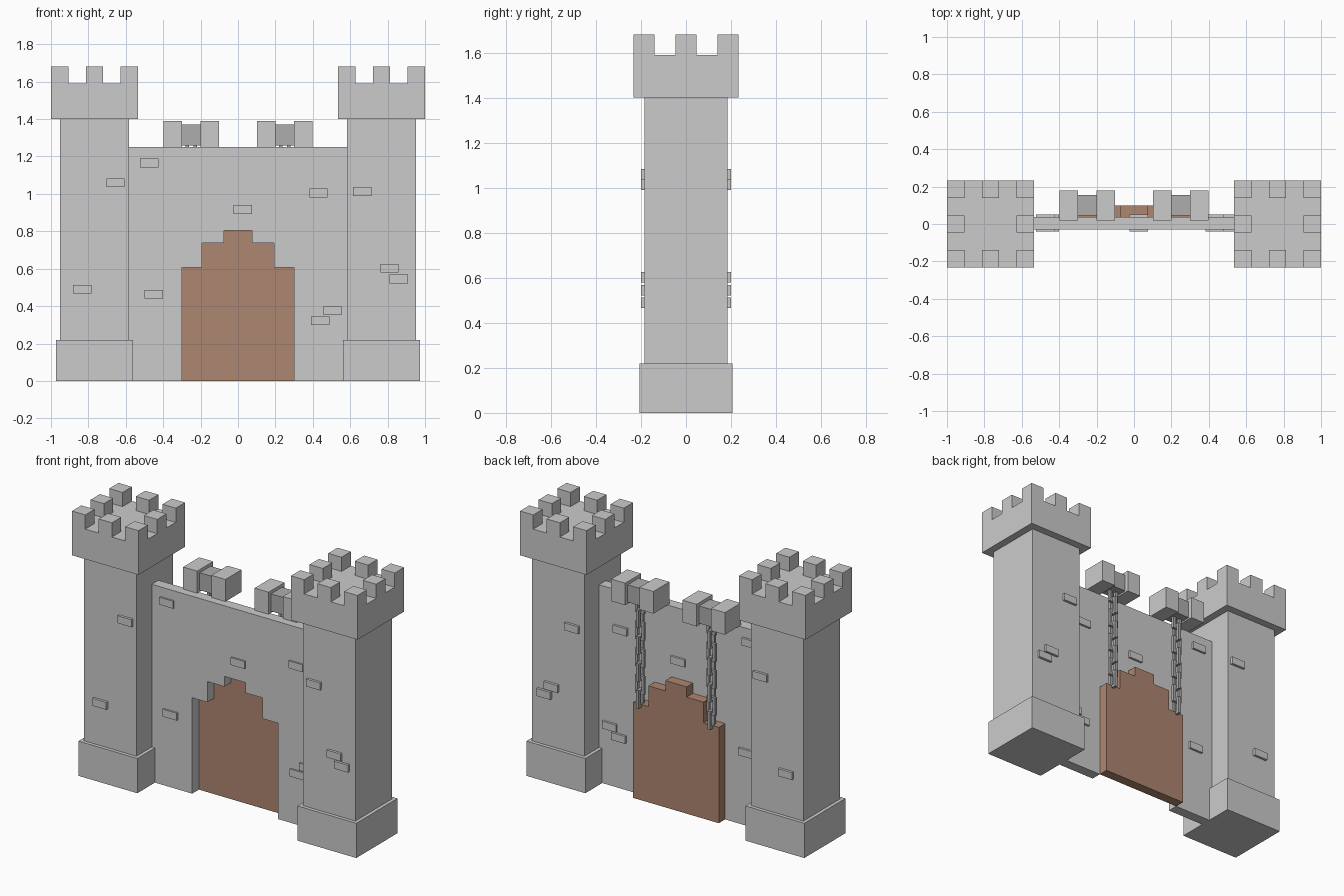
import bpy, bmesh

if "Cube" in bpy.data.objects:
    bpy.data.objects.remove(bpy.data.objects["Cube"])


def material(name, rgb):
    m = bpy.data.materials.new(name)
    m.diffuse_color = (*rgb, 1)
    m.use_nodes = True
    m.node_tree.nodes["Principled BSDF"].inputs["Base Color"].default_value = m.diffuse_color
    return m


brown = material("door_wood", (0.42, 0.24, 0.16))
dark = material("dark_iron", (0.42, 0.42, 0.42))
brick_grey = material("brick_grey", (0.68, 0.68, 0.68))


def finish(name, bm, mat=None):
    bmesh.ops.recalc_face_normals(bm, faces=bm.faces)
    me = bpy.data.meshes.new(name)
    bm.to_mesh(me)
    bm.free()
    if mat:
        me.materials.append(mat)
    ob = bpy.data.objects.new(name, me)
    bpy.context.collection.objects.link(ob)
    return ob


def boxes(name, items, mat=None):
    """One object made of boxes given as (centre, size)."""
    bm = bmesh.new()
    for c, s in items:
        for v in bmesh.ops.create_cube(bm, size=1)["verts"]:
            v.co = [c[i] + v.co[i] * s[i] for i in range(3)]
    return finish(name, bm, mat)


def slab(name, outline, y0, y1, mat=None):
    """Outline in x, z pushed from y0 to y1."""
    bm = bmesh.new()
    face = bm.faces.new([bm.verts.new((x, y0, z)) for x, z in outline])
    ext = bmesh.ops.extrude_face_region(bm, geom=[face])["geom"]
    for v in ext:
        if isinstance(v, bmesh.types.BMVert):
            v.co.y = y1
    return finish(name, bm, mat)


# stepped arch shared by the opening and the door, left to right
half = [(0.3, 0), (0.3, 0.607), (0.193, 0.607), (0.193, 0.738), (0.075, 0.738), (0.075, 0.803)]
arch = [(-x, z) for x, z in half] + half[::-1]

# wall with opening, and door behind it
slab("gate_wall", [(-0.6, 0)] + arch + [(0.6, 0), (0.6, 1.25), (-0.6, 1.25)], -0.03, 0.037)
slab("gate_door", arch, 0.037, 0.1, brown)

for side, label in ((-1, "left"), (1, "right")):
    # tower: base, shaft, cap and ring of eight merlons
    tx = side * 0.767
    boxes(label + "_tower_base", [((tx, 0, 0.11), (0.412, 0.412, 0.22))])
    boxes(label + "_tower_shaft", [((tx, 0, 0.81), (0.368, 0.368, 1.18))])
    boxes(label + "_tower_cap", [((tx, 0, 1.495), (0.466, 0.466, 0.19))])
    boxes(label + "_tower_merlons",
          [((tx + i * 0.1865, j * 0.1865, 1.635), (0.093, 0.093, 0.09))
           for i in (-1, 0, 1) for j in (-1, 0, 1) if i or j])

    # winch: two stone blocks with a drum between them
    wx = side * 0.25
    boxes(label + "_winch_blocks",
          [((wx + i * 0.099, 0.1, 1.32), (0.098, 0.16, 0.14)) for i in (-1, 1)])
    boxes(label + "_winch_drum", [((wx, 0.1, 1.315), (0.102, 0.11, 0.11))], dark)

    # chain of alternating rectangular links
    links = []
    length, width, t, pitch = 0.115, 0.062, 0.018, 0.085
    for k in range(8):
        z = 0.648 + k * pitch
        a = k % 2
        for s in (-1, 1):
            off = s * (width - t) / 2
            bar = (wx + off, 0.1, z) if a else (wx, 0.1 + off, z)
            links.append((bar, (t, t, length)))
            end = (width - 2 * t, t, t) if a else (t, width - 2 * t, t)
            links.append(((wx, 0.1, z + s * (length - t) / 2), end))
    boxes(label + "_chain", links, dark)

# accent bricks that pass through and stand proud on front and back
wall_bricks = [(-0.475, 1.165), (0.43, 1.005), (0.025, 0.917),
               (-0.45, 0.463), (0.505, 0.377), (0.44, 0.322)]
tower_bricks = [(-0.655, 1.06), (0.665, 1.013), (0.81, 0.602), (0.86, 0.545), (-0.832, 0.49)]
boxes("wall_bricks", [((x, 0.005, z), (0.098, 0.092, 0.047)) for x, z in wall_bricks], brick_grey)
boxes("tower_bricks", [((x, 0, z), (0.098, 0.4, 0.047)) for x, z in tower_bricks], brick_grey)
